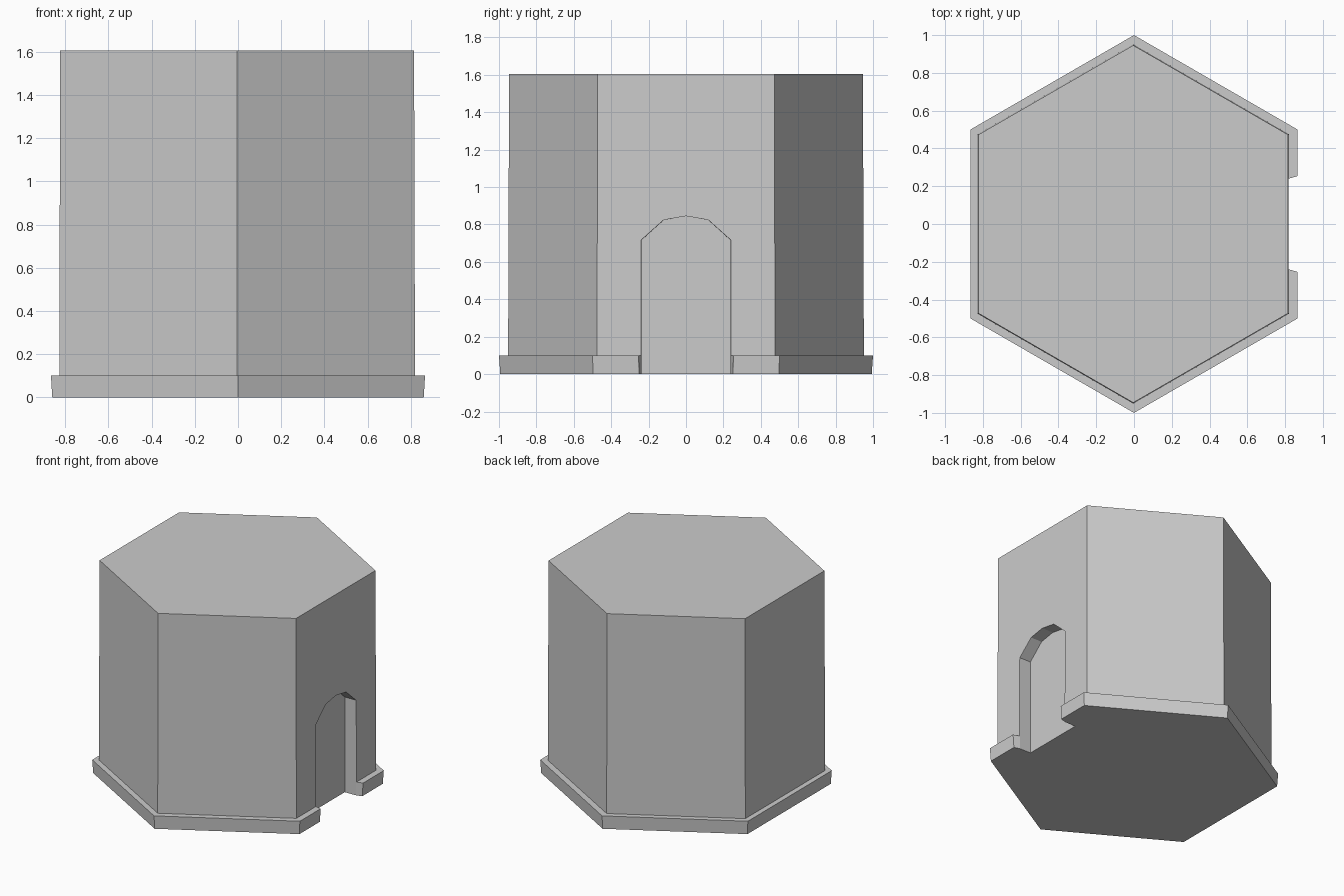
import bpy, bmesh
from math import sin, cos, pi

if "Cube" in bpy.data.objects:
    bpy.data.objects.remove(bpy.data.objects["Cube"])


def loft(name, rings):
    """Closed solid through a stack of equal-length point rings."""
    bm = bmesh.new()
    loops = [[bm.verts.new(p) for p in ring] for ring in rings]
    n = len(loops[0])
    for a, b in zip(loops, loops[1:]):
        for i in range(n):
            j = (i + 1) % n
            bm.faces.new((a[i], a[j], b[j], b[i]))
    bm.faces.new(loops[0][::-1])
    bm.faces.new(loops[-1])
    bmesh.ops.recalc_face_normals(bm, faces=bm.faces)
    mesh = bpy.data.meshes.new(name)
    bm.to_mesh(mesh)
    bm.free()
    obj = bpy.data.objects.new(name, mesh)
    bpy.context.collection.objects.link(obj)
    return obj


def hexagon(r, z, dx=0.0):
    return [(r * cos(pi / 6 + k * pi / 3) + dx, r * sin(pi / 6 + k * pi / 3), z)
            for k in range(6)]


def arch(x, w):
    """Doorway outline in the plane at x, half width w."""
    half = [(w, -0.1), (w, 0.717), (w / 2, 0.824)]
    pts = half + [(0, 0.845)] + [(-y, z) for y, z in reversed(half)]
    return [(x, y, z) for y, z in pts]


# Hexagonal tower block with its stepped plinth
tower = loft("hexagonal_tower", [
    hexagon(0.993, 0.0), hexagon(1.0, 0.1),
    hexagon(0.951, 0.1, -0.004), hexagon(0.946, 1.605, -0.004)])

# Arched door recess, flaring slightly through the plinth
cutter = loft("door_cutter", [arch(0.725, 0.237), arch(0.815, 0.239), arch(0.89, 0.26)])
cutter.hide_render = True

cut = tower.modifiers.new("door_recess", 'BOOLEAN')
cut.operation = 'DIFFERENCE'
cut.solver = 'EXACT'
cut.object = cutter
bpy.context.view_layer.objects.active = tower
tower.select_set(True)
bpy.ops.object.modifier_apply(modifier=cut.name)
bpy.data.objects.remove(cutter)
